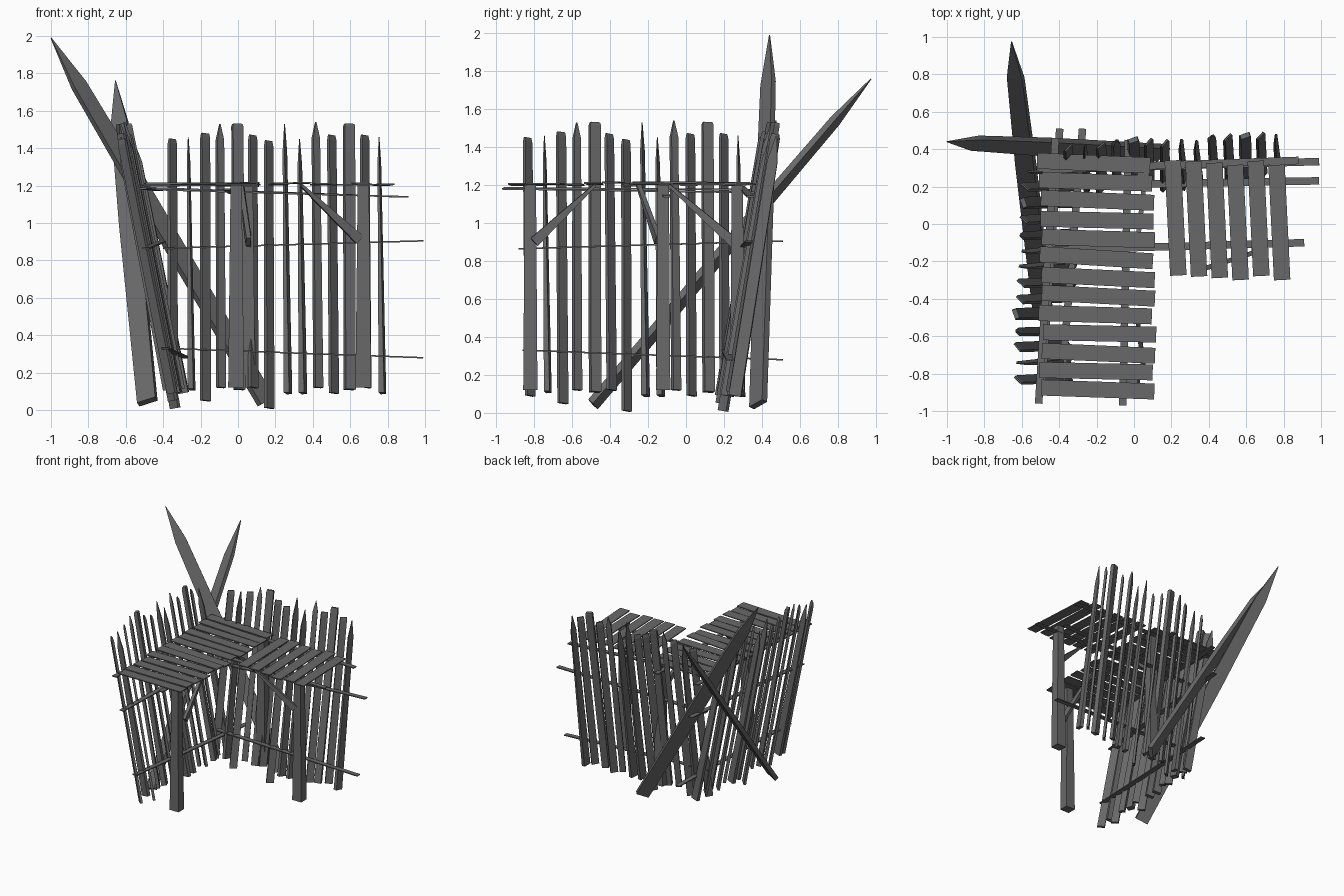
import bpy, bmesh, random
from math import cos, sin, radians
from mathutils import Vector

if "Cube" in bpy.data.objects:
    bpy.data.objects.remove(bpy.data.objects["Cube"])

random.seed(4)
R = random.uniform

wood = bpy.data.materials.new("dark_wood")
wood.diffuse_color = (.14, .14, .14, 1)
wood.use_nodes = True
wood.node_tree.nodes["Principled BSDF"].inputs["Base Color"].default_value = wood.diffuse_color


def beam(name, p0, p1, side, rings):
    """Four-sided timber from p0 to p1; rings = (fraction, width along side, depth)."""
    p0, p1 = Vector(p0), Vector(p1)
    axis = (p1 - p0).normalized()
    side = Vector(side)
    side = (side - axis * side.dot(axis)).normalized()
    other = axis.cross(side)
    bm = bmesh.new()
    loops = []
    for t, w, d in rings:
        c = p0.lerp(p1, t)
        loops.append([bm.verts.new(c + side * (sx * w / 2) + other * (sy * d / 2))
                      for sx, sy in ((-1, -1), (1, -1), (1, 1), (-1, 1))])
    for a, b in zip(loops, loops[1:]):
        for i in range(4):
            j = (i + 1) % 4
            bm.faces.new((a[i], a[j], b[j], b[i]))
    bm.faces.new(loops[0][::-1])
    bm.faces.new(loops[-1])
    bmesh.ops.recalc_face_normals(bm, faces=bm.faces)
    me = bpy.data.meshes.new(name)
    bm.to_mesh(me)
    bm.free()
    me.materials.append(wood)
    ob = bpy.data.objects.new(name, me)
    bpy.context.collection.objects.link(ob)
    return ob


def plank(name, p0, p1, side, w, d):
    return beam(name, p0, p1, side, [(0, w, d), (1, w, d)])


# Palisade stakes: position, bottom z, top z, shape, spin about own axis in degrees
STAKES = [(-.35, .09, 1.45, 'f', 48), (-.26, .11, 1.46, 't', 80), (-.175, .05, 1.48, 'f', 40),
          (-.095, .12, 1.53, 'p', 30), (0, .11, 1.53, 'F', 20), (.08, .12, 1.47, 'f', 48),
          (.165, .01, 1.44, 'f', 48), (.255, .09, 1.53, 't', 75), (.335, .09, 1.45, 't', 75),
          (.42, .12, 1.54, 'p', 30), (.505, .09, 1.47, 'f', 48), (.595, .11, 1.53, 'F', 20),
          (.68, .12, 1.47, 'f', 48), (.76, .09, 1.46, 't', 80)]
SHAPES = {'f': [(0, .06, .02), (.98, .055, .018), (1, .05, .008)],
          'F': [(0, .056, .04), (.99, .058, .03), (1, .05, .025)],
          'p': [(0, .048, .026), (.94, .04, .022), (1, .004, .008)],
          't': [(0, .065, .03), (.9, .055, .01), (1, .006, .003)]}


def back(u, v, z):
    return (u, v + .05 * (u - .4), z)


def left(u, v, z):
    return (-v + .05 * (u - .2), u - .48, z)


def wall(name, place, base, lean, turn):
    # leaning stakes
    for u, z0, z1, kind, spin in STAKES:
        du = .012 if kind == 't' else R(0, .01)
        off = R(-.01, .02)
        a = radians(turn + spin)
        beam(name + "_stake", place(u + du, base + lean * z0 + off, z0),
             place(u - du / 2, base + lean * z1 + off / 2, z1), (cos(a), sin(a), 0), SHAPES[kind])
    # thin horizontal rails tied to the inside
    for za, zb, ua in ((.33, .28, -.38), (.865, .905, -.4)):
        plank(name + "_rail", place(ua, base - .02 + lean * za, za),
              place(.99, base - .055 + lean * zb, zb), (0, 0, 1), .008, .04)


wall("back_wall", back, .21, .165, 0)
wall("left_wall", left, .315, .195, 90)

# Long crossed plank poles with sharpened tips
POLE = [(0, .105, .035), (.55, .11, .035), (.87, .09, .03), (1, .004, .004)]
beam("back_pole", (.15, .38, .045), (-1, .44, 1.99), (1, 1, .6), POLE)
beam("left_pole", (-.485, -.49, .045), (-.655, .975, 1.76), (-1, 1, .6), POLE)

# Deck boards: long left run, short right run
for i in range(13):
    y = .325 - i * .101
    o, tilt = R(-.02, .015), R(-.006, .006)
    z = 1.208 + R(-.006, .006)
    plank("left_deck_board", (-.5 + o, y + R(.005, .02), z + tilt), (.105 + o, y - R(.005, .02), z - tilt),
          (0, 1, 0), .085, .008)
for i in range(6):
    x = .222 + i * .111
    o, tilt = R(-.015, .01), R(-.006, .006)
    z = 1.208 + R(-.006, .006)
    plank("right_deck_board", (x - .015, .33 + o, z + tilt), (x + .015, -.285 + o, z - tilt), (1, 0, 0), .088, .008)

# Joists under the decks
for a, b in (((-.51, -.96, 1.185), (-.42, .46, 1.175)), ((-.06, -.97, 1.18), (-.03, .45, 1.16)),
             ((-.52, .29, 1.19), (.88, .34, 1.14)), ((-.48, -.14, 1.18), (.91, -.1, 1.14))):
    plank("deck_joist", a, b, (0, 0, 1), .009, .04)

# Support posts
for x, y in ((-.01, -.82), (.67, -.12), (.05, .27)):
    beam("support_post", (x, y, .12), (x, y, 1.2), (1, 0, 0), [(0, .085, .075), (1, .06, .06)])

# Diagonal braces from posts to deck
for a, b in (((.65, -.15, .91), (.34, -.25, 1.2)), ((.055, -.8, .9), (.015, -.48, 1.2)),
             ((.06, .26, .89), (.02, -.09, 1.2))):
    beam("deck_brace", a, b, (0, 0, 1), [(0, .055, .025), (1, .015, .025)])
